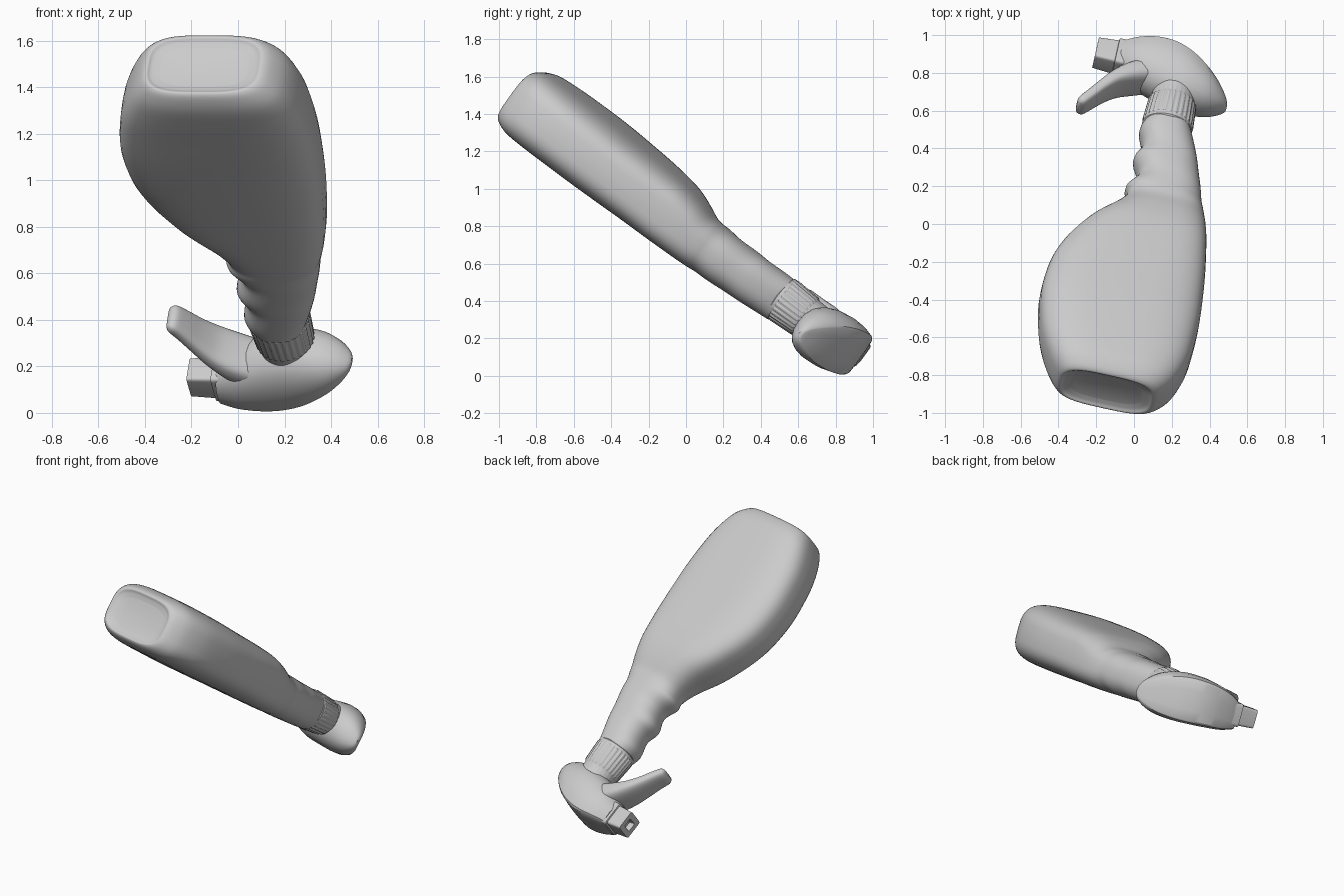
import bpy, bmesh, math
from mathutils import Vector

if "Cube" in bpy.data.objects:
    bpy.data.objects.remove(bpy.data.objects["Cube"])

# Tilted frame: p across the bottle, q along its axis (base to head), t through its thickness
TILT, TURN, ROLL = math.radians(37), math.radians(10), math.radians(7.6)
CT, ST, CA, SA = math.cos(TILT), math.sin(TILT), math.cos(TURN), math.sin(TURN)
CR, SR = math.cos(ROLL), math.sin(ROLL)

grey = bpy.data.materials.new("plain grey")
grey.diffuse_color = (0.6, 0.6, 0.6, 1)
grey.use_nodes = True
grey.node_tree.nodes["Principled BSDF"].inputs["Base Color"].default_value = grey.diffuse_color


def world(p, q, t):
    dp, dt = p - .14, t - .64                      # roll about the bottle's own axis
    p, t = .14 + dp * CR + dt * SR, .64 - dp * SR + dt * CR
    s = -SA * p + CA * q
    return Vector((CA * p + SA * q, CT * s + ST * t, -ST * s + CT * t))


def loft(name, rings, angle=35):
    """Skin a list of equal-length rings of (p, q, t) points and cap the ends."""
    bm = bmesh.new()
    vs = [[bm.verts.new(world(*c)) for c in ring] for ring in rings]
    n = len(vs[0])
    for a, b in zip(vs, vs[1:]):
        for i in range(n):
            j = (i + 1) % n
            bm.faces.new((a[i], a[j], b[j], b[i]))
    bm.faces.new(vs[0])
    bm.faces.new(vs[-1])
    bmesh.ops.recalc_face_normals(bm, faces=bm.faces)
    me = bpy.data.meshes.new(name)
    bm.to_mesh(me)
    bm.free()
    me.materials.append(grey)
    ob = bpy.data.objects.new(name, me)
    bpy.context.collection.objects.link(ob)
    bpy.ops.object.select_all(action='DESELECT')
    ob.select_set(True)
    bpy.context.view_layer.objects.active = ob
    bpy.ops.object.shade_smooth_by_angle(angle=math.radians(angle))
    return ob


def smooth_rows(rows, steps=4):
    """Catmull-Rom interpolation between table rows."""
    out = []
    for i in range(len(rows) - 1):
        a, b, c, d = rows[max(i - 1, 0)], rows[i], rows[i + 1], rows[min(i + 2, len(rows) - 1)]
        for k in range(steps):
            u = k / steps
            out.append([0.5 * (2 * y + (z - x) * u + (2 * x - 5 * y + 4 * z - w) * u * u
                               + (3 * y - x - 3 * z + w) * u ** 3)
                        for x, y, z, w in zip(a, b, c, d)])
    return out + [list(rows[-1])]


def superellipse(n, e, count=48):
    for i in range(count):
        a = 2 * math.pi * i / count
        c, s = math.cos(a), math.sin(a)
        yield math.copysign(abs(c) ** (2 / n), c), math.copysign(abs(s) ** (2 / e), s)


def section(q, p0, p1, t0, t1, n=3.0):
    return [((p0 + p1) / 2 + c * (p1 - p0) / 2, q, (t0 + t1) / 2 + s * (t1 - t0) / 2)
            for c, s in superellipse(n, n)]


# Bottle: recessed base, lopsided body, shoulder, and grip with finger bumps (q, left, right, low, high)
rows = [
    (-1.59, -.06, .32, .56, .76), (-1.60, -.10, .36, .53, .79), (-1.61, -.12, .385, .51, .81),
    (-1.585, -.15, .425, .49, .835), (-1.52, -.195, .475, .472, .858), (-1.42, -.245, .512, .468, .864),
    (-1.30, -.285, .532, .468, .865), (-1.10, -.32, .537, .468, .862), (-.90, -.31, .525, .471, .853),
    (-.75, -.265, .51, .475, .847), (-.62, -.195, .492, .477, .839), (-.52, -.125, .477, .479, .827),
    (-.43, -.05, .46, .481, .805), (-.35, 0, .44, .483, .778), (-.30, .012, .425, .485, .772),
    (-.255, 0, .41, .487, .770), (-.17, .05, .39, .489, .766),
    (-.065, .008, .36, .493, .763), (.02, .038, .335, .497, .761), (.13, .006, .295, .502, .760),
    (.20, .03, .265, .507, .758)]
rings = []
for r in smooth_rows(rows):
    f = min(max((r[0] + .55) / .3, 0), 1)          # boxy body blends to an oval grip
    rings.append(section(*r, n=3.4 - 1.0 * f))
loft("bottle", rings, 40)


# Ribbed collar
def collar_ring(q, r, rib):
    return [(.145 + (r + rib * (i % 4 < 2)) * math.cos(2 * math.pi * i / 112), q,
             .638 + (r + rib * (i % 4 < 2)) * .95 * math.sin(2 * math.pi * i / 112)) for i in range(112)]


loft("collar", [collar_ring(*a) for a in
                ((.175, .125, 0), (.185, .134, 0), (.20, .134, 0), (.205, .132, .005),
                 (.345, .124, .005), (.36, .118, 0), (.42, .115, 0))], 30)

# Sprayer head: D-shaped sections swept front to back (p, bottom, top, half width)
head_rows = [(-.18, .50, .66, .09), (-.10, .45, .677, .125), (0, .40, .686, .145),
             (.1, .365, .672, .155), (.2, .35, .63, .155), (.3, .36, .565, .135),
             (.37, .383, .51, .098), (.415, .41, .465, .055), (.43, .425, .445, .02)]
half = [(0, 0), (.3, .02), (.58, .09), (.8, .22), (.94, .4), (1, .6), (.98, .8), (.88, .97), (.8, 1), (.4, 1.015)]
shape = half + [(0, 1.02)] + [(-a, b) for a, b in reversed(half[1:])]
loft("sprayer_head", [[(p, lo + b * (hi - lo), .625 - .35 * (p - .1) ** 2 + a * hw) for a, b in shape]
                      for p, lo, hi, hw in smooth_rows(head_rows)], 32)


# Nozzle: stepped square block with a small bore at the tip
def block(p, h, w):
    return [(p, .588 + h * b, .608 + w * a) for a, b in superellipse(9, 9, 32)]


loft("nozzle", [block(-.13, .082, .075), block(-.20, .082, .075), block(-.202, .072, .066),
                block(-.31, .066, .06), block(-.31, .03, .03), block(-.27, .026, .026)], 30)

# Trigger: curved lever (p, q, half thickness, half width, thickness centre)
path = [(-.02, .50, .07, .11, .62), (-.10, .455, .062, .11, .625), (-.175, .395, .047, .10, .633),
        (-.235, .325, .038, .085, .637), (-.29, .25, .034, .073, .64), (-.325, .205, .03, .066, .64),
        (-.338, .19, .012, .05, .64)]
pts = smooth_rows(path)
lever = []
for i, (p, q, th, hw, tc) in enumerate(pts):
    a, b = pts[max(i - 1, 0)], pts[min(i + 1, len(pts) - 1)]
    d = Vector((b[0] - a[0], b[1] - a[1])).normalized()
    lever.append([(p - d.y * th * v, q + d.x * th * v, tc + hw * u) for u, v in superellipse(3, 3, 28)])
loft("trigger", lever, 40)
